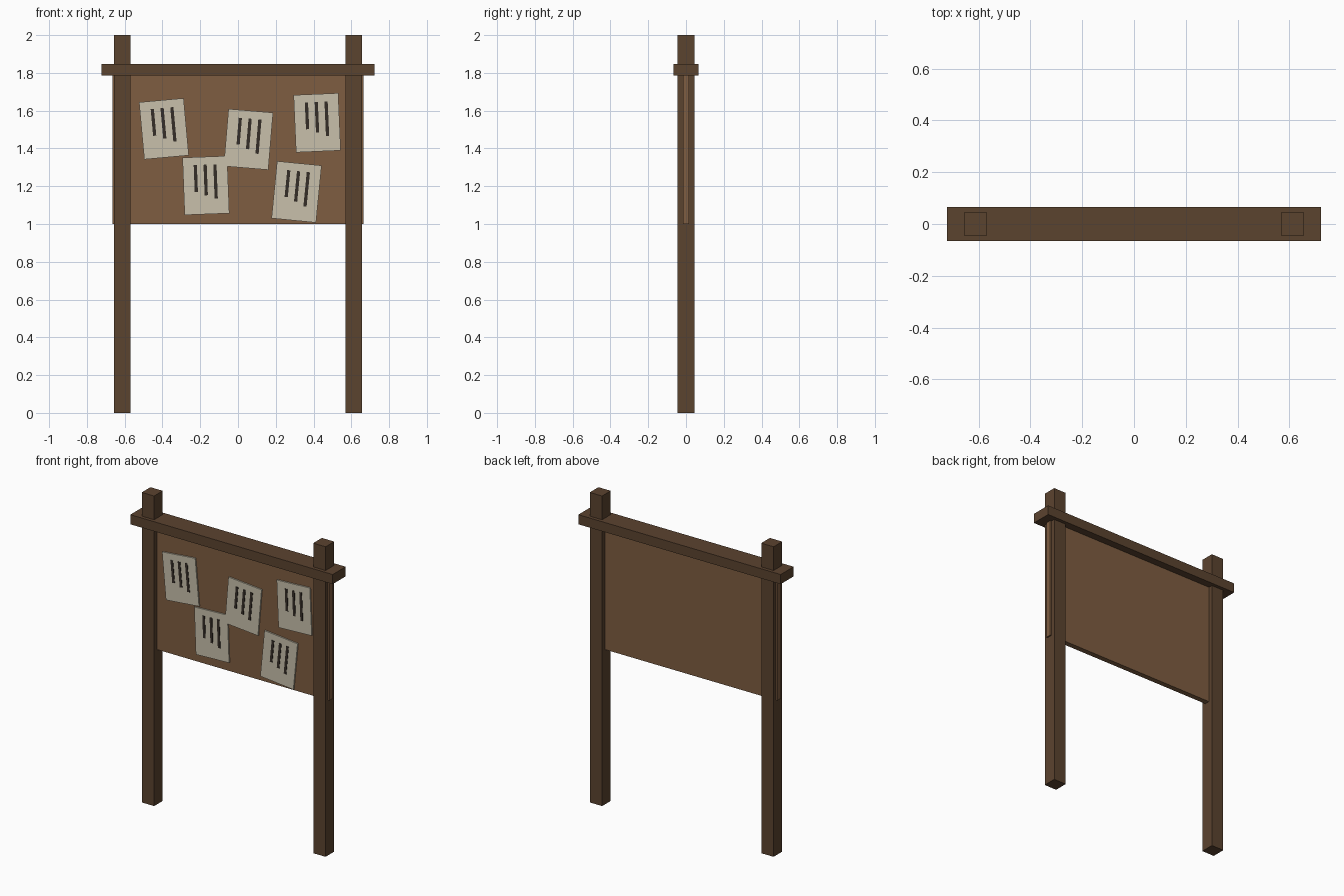
import bpy
from math import radians
from mathutils import Matrix, Vector

if "Cube" in bpy.data.objects:
    bpy.data.objects.remove(bpy.data.objects["Cube"])


def material(name, rgb):
    m = bpy.data.materials.new(name)
    m.diffuse_color = (*rgb, 1)
    m.use_nodes = True
    m.node_tree.nodes["Principled BSDF"].inputs["Base Color"].default_value = m.diffuse_color
    return m


DARK = material("dark_wood", (0.105, 0.056, 0.028))
BOARD = material("board_wood", (0.21, 0.11, 0.053))
PAPER = material("paper", (0.58, 0.53, 0.41))
INK = material("ink", (0.035, 0.026, 0.02))


def box(name, centre, size, mat, frame=Matrix()):
    """Box of the given size, placed inside an optional parent frame."""
    bpy.ops.mesh.primitive_cube_add(size=1)
    ob = bpy.context.object
    ob.name = name
    ob.matrix_world = (frame @ Matrix.Translation(Vector(centre))
                       @ Matrix.Diagonal((*size, 1)))
    ob.data.materials.append(mat)
    return ob


# Posts, top beam and backing board
for side, x in (("left", -0.612), ("right", 0.612)):
    box(side + "_post", (x, 0, 1.0), (0.088, 0.088, 2.0), DARK)
box("top_beam", (0, 0, 1.816), (1.444, 0.132, 0.062), DARK)
box("board", (0, 0, 1.4), (1.33, 0.034, 0.80), BOARD)

# Pinned notices: x, z, tilt in degrees as seen from the front
notices = [(-0.392, 1.504, 5.2), (0.055, 1.448, -4.8), (0.419, 1.536, 2.5),
           (-0.170, 1.204, 2.2), (0.310, 1.170, -5.6)]
for i, (x, z, tilt) in enumerate(notices, 1):
    frame = (Matrix.Translation((x, -0.021, z))
             @ Matrix.Rotation(radians(-tilt), 4, 'Y'))
    box(f"notice_{i}", (0, 0, 0), (0.237, 0.010, 0.304), PAPER, frame)
    # Ink strokes share a top line and get longer to the right
    for j, length in enumerate((0.142, 0.162, 0.182)):
        box(f"notice_{i}_stroke_{j + 1}",
            ((j - 1) * 0.052, -0.005, 0.110 - length / 2),
            (0.017, 0.006, length), INK, frame)
